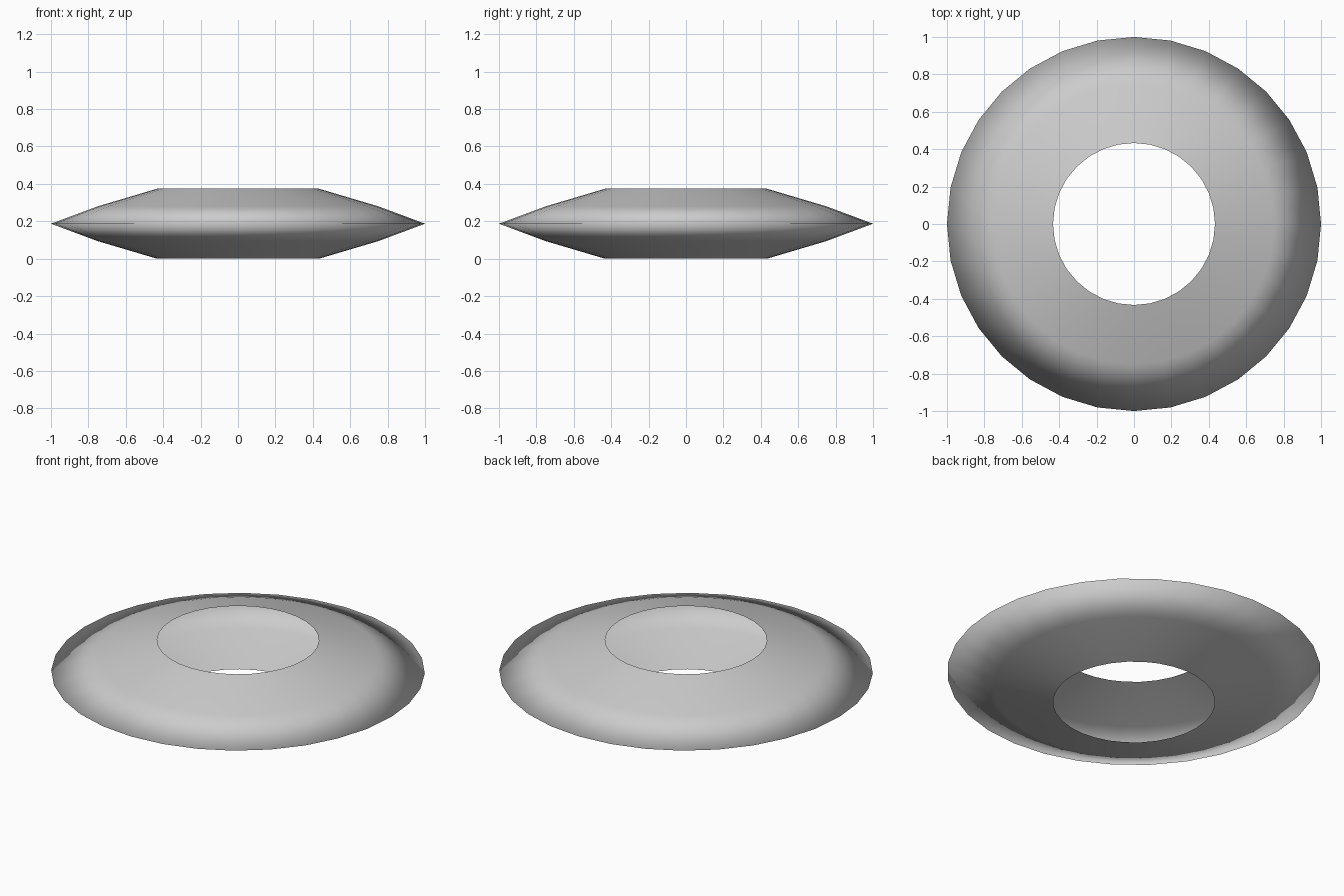
import bpy, bmesh
from math import radians
from mathutils import Matrix, Vector

if "Cube" in bpy.data.objects:
    bpy.data.objects.remove(bpy.data.objects["Cube"])

# Half profile from the lower hole edge, round the thin rim, to the upper hole edge
MID = 0.187
lower = [(0.433, 0.0), (0.75, 0.094)]
profile = lower + [(1.0, MID)] + [(r, 2 * MID - z) for r, z in reversed(lower)]

# Lathe the open profile into a 32-sided hollow ring
bm = bmesh.new()
verts = [bm.verts.new((r, 0, z)) for r, z in profile]
edges = [bm.edges.new(pair) for pair in zip(verts, verts[1:])]
bmesh.ops.spin(bm, geom=verts + edges, cent=(0, 0, 0), axis=(0, 0, 1),
               angle=radians(360), steps=32, use_merge=True)
bmesh.ops.remove_doubles(bm, verts=bm.verts, dist=1e-4)

# Point normals outward and shade smooth, including across the rim
bm.normal_update()
for f in bm.faces:
    c = f.calc_center_median()
    if f.normal.z * (c.z - MID) < 0:
        f.normal_flip()
    f.smooth = True

mesh = bpy.data.meshes.new("hollow_ring")
bm.to_mesh(mesh)
bm.free()
ring = bpy.data.objects.new("hollow_ring", mesh)
bpy.context.collection.objects.link(ring)
